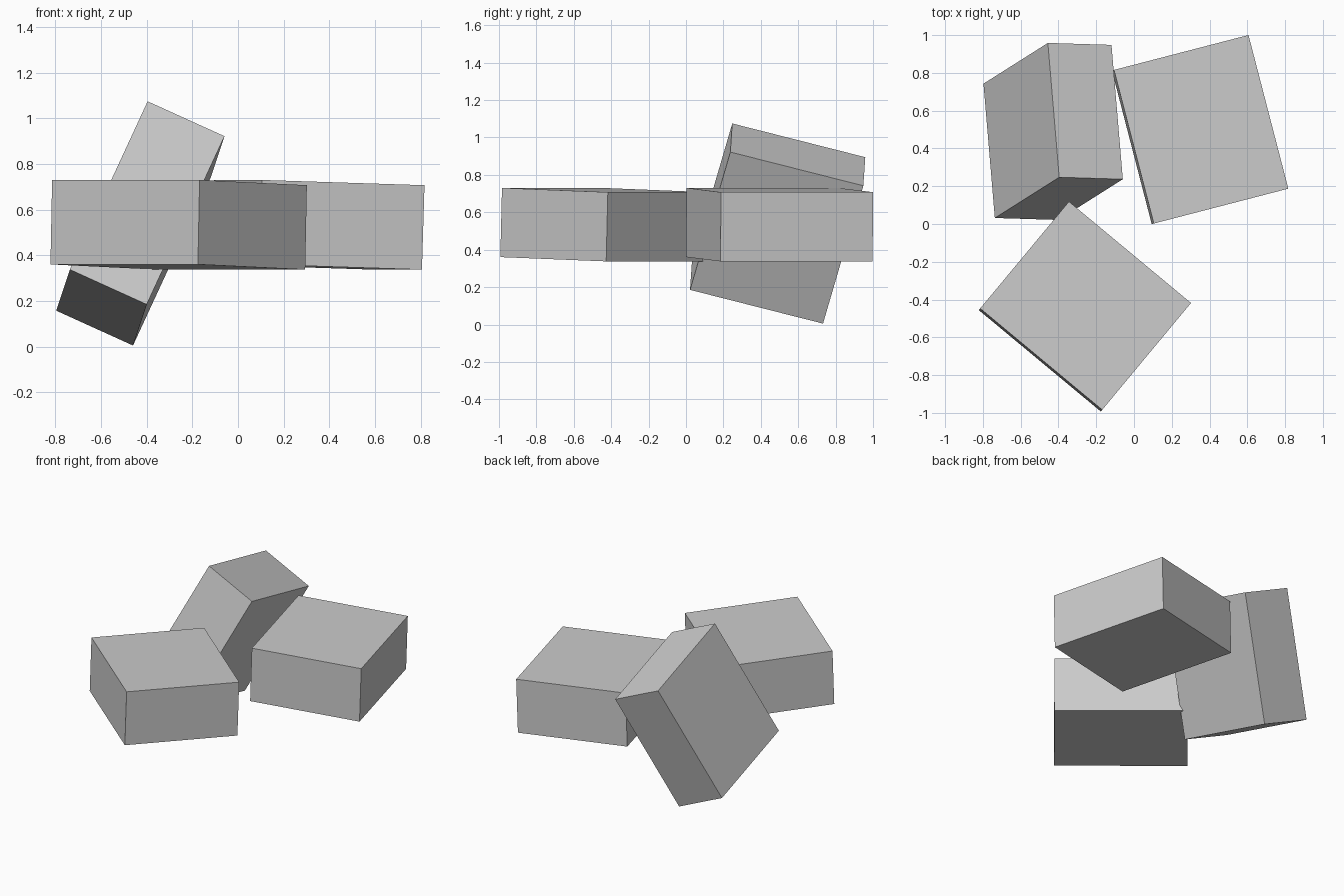
import bpy
from mathutils import Matrix, Vector

default = bpy.data.objects.get("Cube")
if default:
    bpy.data.objects.remove(default, do_unlink=True)

# One plain grey for every block
grey = bpy.data.materials.new("light grey")
grey.use_nodes = True
colour = (0.6, 0.6, 0.6, 1)
grey.diffuse_color = colour
grey.node_tree.nodes["Principled BSDF"].inputs["Base Color"].default_value = colour

SIZE = Vector((0.84, 0.736, 0.37))  # length, width, thickness shared by all blocks


def block(name, centre, length_dir, width_dir):
    """Flat-sided block oriented by the directions of its length and width."""
    x = Vector(length_dir).normalized()
    y = Vector(width_dir)
    y = (y - x * y.dot(x)).normalized()
    z = x.cross(y)
    bpy.ops.mesh.primitive_cube_add(size=1)
    obj = bpy.context.object
    obj.name = name
    obj.data.materials.append(grey)
    turn = Matrix((x, y, z)).transposed().to_4x4()
    obj.matrix_world = Matrix.Translation(centre) @ turn @ Matrix.Diagonal((*SIZE, 1))


# Two nearly level blocks and one standing on a corner
block("front_block", (-0.26, -0.437, 0.534), (0.65, -0.54, 0), (0.48, 0.56, -0.023))
block("left_block", (0.35, 0.5, 0.534), (0.21, -0.81, 0), (0.71, 0.19, -0.023))
block("tilted_block", (-0.428, 0.49, 0.54), (-0.34, -0.215, -0.735), (-0.06, 0.71, -0.18))
